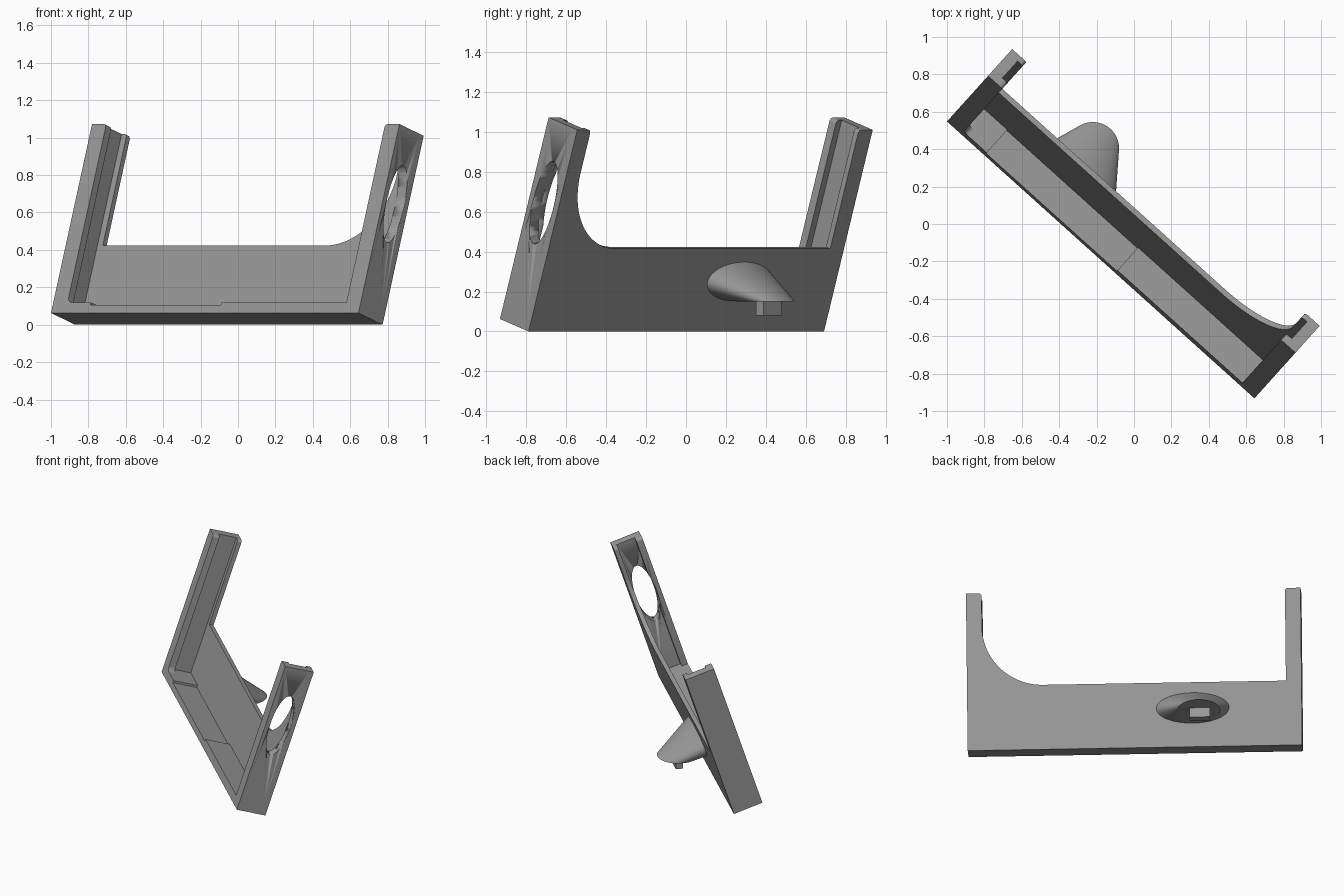
import bpy, bmesh, math
from mathutils import Matrix, Vector

if "Cube" in bpy.data.objects:
    bpy.data.objects.remove(bpy.data.objects["Cube"])

# Local frame: u = length, v = depth (front to back), w = up along the tilted arms
YAW, TILT = math.radians(-42), math.radians(18)
L, D, H = 2.212, 0.203, 1.062      # overall length, depth, height
PLATE, PLATE_H = 0.03, 0.436       # back plate thickness and height
FLOOR, ARM, WALL, LIP = 0.06, 0.103, 0.065, 0.045
CORNER = Vector((-1.0, 0.548, 0.0627))
FRAME = (Matrix.Translation(CORNER) @ Matrix.Rotation(YAW, 4, 'Z')
         @ Matrix.Rotation(-TILT, 4, 'X'))

grey = bpy.data.materials.new("plain_grey")
grey.diffuse_color = (0.32, 0.32, 0.32, 1)
grey.use_nodes = True
grey.node_tree.nodes["Principled BSDF"].inputs["Base Color"].default_value = grey.diffuse_color


def finish(name, bm, matrix=FRAME):
    bmesh.ops.transform(bm, matrix=matrix, verts=bm.verts)
    bmesh.ops.recalc_face_normals(bm, faces=bm.faces)
    me = bpy.data.meshes.new(name)
    bm.to_mesh(me)
    bm.free()
    me.materials.append(grey)
    ob = bpy.data.objects.new(name, me)
    bpy.context.collection.objects.link(ob)
    bpy.ops.object.select_all(action='DESELECT')
    ob.select_set(True)
    bpy.context.view_layer.objects.active = ob
    bpy.ops.object.shade_smooth_by_angle(angle=math.radians(30))
    return ob


def extrude(name, points, place, offset):
    """Extrude a 2D outline; place maps each point to the local frame."""
    bm = bmesh.new()
    face = bm.faces.new([bm.verts.new(place(*p)) for p in points])
    out = bmesh.ops.extrude_face_region(bm, geom=[face])
    verts = [g for g in out['geom'] if isinstance(g, bmesh.types.BMVert)]
    bmesh.ops.translate(bm, verts=verts, vec=offset)
    return finish(name, bm)


def front_profile(name, points, v0, v1):
    return extrude(name, points, lambda u, w: (u, v0, w), (0, v1 - v0, 0))


def arc(cu, cw, r, a0, a1, n):
    steps = [math.radians(a0 + (a1 - a0) * i / n) for i in range(n + 1)]
    return [(cu + r * math.cos(a), cw + r * math.sin(a)) for a in steps]


def flip(points):
    return [(L - u, w) for u, w in points]


def rect(u0, u1, w0, w1):
    return [(u0, w0), (u1, w0), (u1, w1), (u0, w1)]


# Back plate with both rear lips and the large curved corner
R, r = 0.40, 0.02
front_profile("back_plate",
              [(0, 0), (L, 0), (L, H)]
              + flip(arc(ARM - r, H - r, r, 90, 0, 5))
              + arc(L - ARM - R, PLATE_H + R, R, 0, -90, 32)
              + [(ARM, PLATE_H)]
              + arc(ARM - r, H - r, r, 0, 90, 5) + [(0, H)],
              D - PLATE, D)

# Floor bar with its shallow recess
front_profile("floor_bar",
              [(0, 0), (L, 0), (L, FLOOR), (1.21, FLOOR), (1.21, 0.045),
               (0.27, 0.045), (0.27, FLOOR), (0, FLOOR)], 0, D - PLATE)

# Side walls
front_profile("left_wall", rect(0, WALL, FLOOR, H), 0, D - PLATE)
right_wall = front_profile("right_wall", rect(L - WALL, L, FLOOR, H), 0, D - PLATE)

# Front lips: the left one curves into the floor
top_round = arc(ARM - r, H - r, r, 0, 90, 5)
front_profile("left_front_lip",
              [(WALL, FLOOR)] + arc(ARM + 0.03, FLOOR + 0.03, 0.03, 270, 180, 6)
              + top_round + [(WALL, H)], 0, LIP)
right_lip = front_profile("right_front_lip",
                          flip([(WALL, FLOOR), (ARM, FLOOR)] + top_round + [(WALL, H)]),
                          0, LIP)

# Oval hole through the right arm
oval = [(0.1 + 0.07 * math.cos(t), 0.645 + 0.217 * math.sin(t))
        for t in (2 * math.pi * i / 64 for i in range(64))]
cutter = extrude("hole_cutter", oval, lambda v, w: (L - 0.2, v, w), (0.4, 0, 0))
cutter.hide_render = True
for ob in (right_wall, right_lip):
    bpy.context.view_layer.objects.active = ob
    mod = ob.modifiers.new("hole", 'BOOLEAN')
    mod.operation, mod.object, mod.solver = 'DIFFERENCE', cutter, 'EXACT'
    bpy.ops.object.modifier_apply(modifier=mod.name)
bpy.data.objects.remove(cutter, do_unlink=True)

# Rear hook: oval root on the plate swept to a level disc
HOOK = Vector((-0.22, 0.405, 0.15))
bm = bmesh.new()
for i in range(64):
    c, s = math.cos(math.pi * i / 32), math.sin(math.pi * i / 32)
    bm.verts.new(FRAME @ Vector((0.722 + 0.243 * c, D - 0.004, 0.263 + 0.104 * s)))
    bm.verts.new(HOOK + Vector((0.14 * c, 0.14 * s, 0)))
bmesh.ops.convex_hull(bm, input=bm.verts)
finish("rear_hook", bm, Matrix())

# Small peg under the hook
bm = bmesh.new()
bmesh.ops.create_cube(bm, size=1, matrix=Matrix.Diagonal((0.135, 0.05, 0.08, 1)))
finish("hook_peg", bm, Matrix.Translation(HOOK + Vector((0, 0.01, -0.03)))
       @ Matrix.Rotation(YAW, 4, 'Z'))
